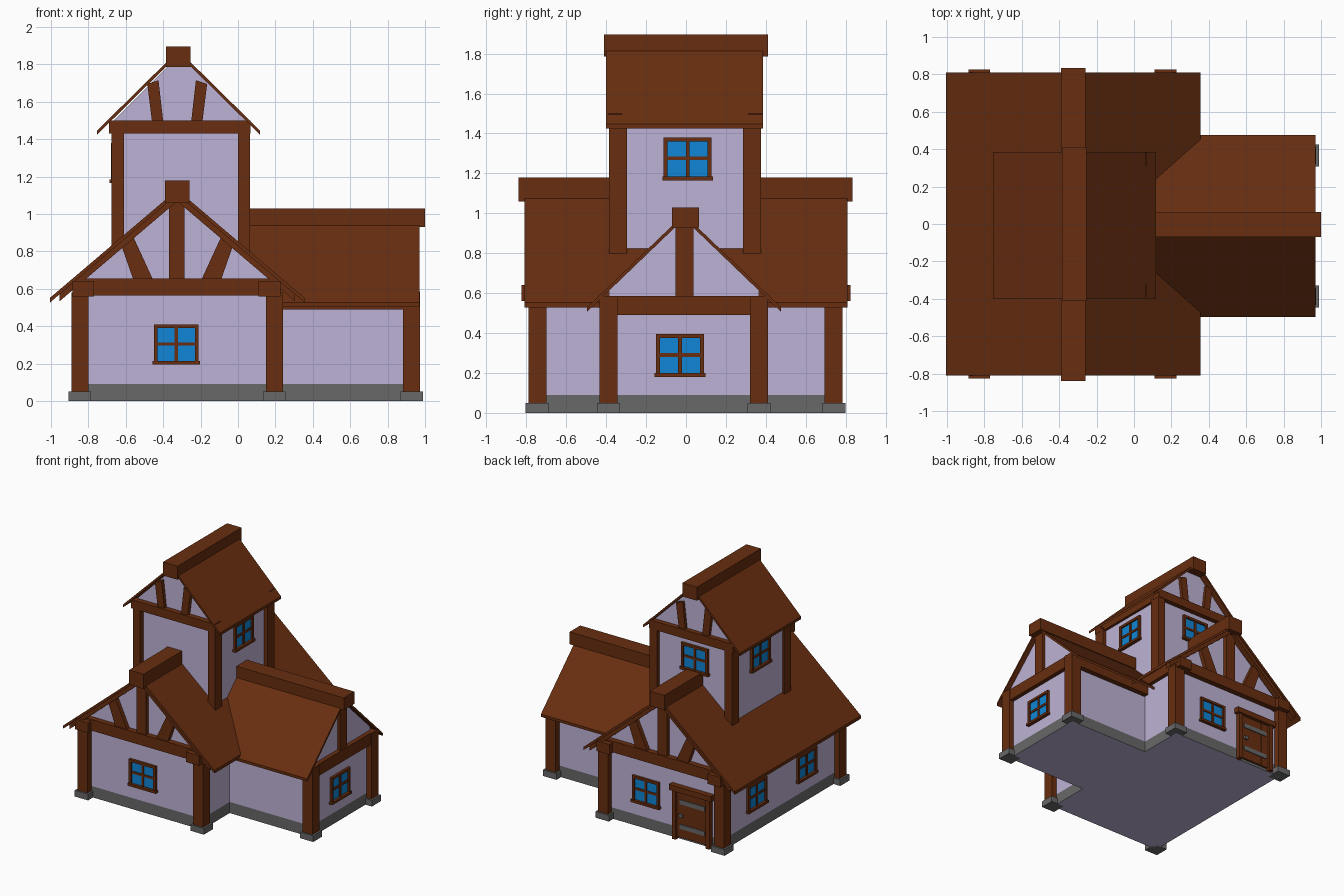
import bpy, bmesh, math
from mathutils import Matrix, Vector

if "Cube" in bpy.data.objects:
    bpy.data.objects.remove(bpy.data.objects["Cube"])


def material(name, rgb):
    m = bpy.data.materials.new(name)
    m.diffuse_color = (*rgb, 1)
    m.use_nodes = True
    m.node_tree.nodes["Principled BSDF"].inputs["Base Color"].default_value = m.diffuse_color
    return m


PLASTER = material("lavender plaster", (0.515, 0.45, 0.67))
WOOD = material("brown wood", (0.138, 0.027, 0.005))
STONE = material("grey stone", (0.14, 0.14, 0.14))
GLASS = material("blue glass", (0.005, 0.24, 0.67))

CX = -0.325  # ridge line of the main house and tower


def finish(name, bm, *mats):
    bmesh.ops.recalc_face_normals(bm, faces=bm.faces[:])
    me = bpy.data.meshes.new(name)
    bm.to_mesh(me)
    bm.free()
    for m in mats:
        me.materials.append(m)
    ob = bpy.data.objects.new(name, me)
    bpy.context.scene.collection.objects.link(ob)
    return ob


def add_box(bm, x0, x1, y0, y1, z0, z1):
    mid = Vector(((x0 + x1) / 2, (y0 + y1) / 2, (z0 + z1) / 2))
    size = Matrix.Diagonal((x1 - x0, y1 - y0, z1 - z0, 1))
    bmesh.ops.create_cube(bm, size=1, matrix=Matrix.Translation(mid) @ size)


def boxes(name, mat, items):
    bm = bmesh.new()
    for b in items:
        add_box(bm, *b)
    return finish(name, bm, mat)


def add_prism(bm, pts, axis, a, b):
    """Extrude a (u, z) outline along the x or y axis from a to b."""
    def at(u, z, t):
        return (u, t, z) if axis == 'y' else (t, u, z)
    face = bm.faces.new([bm.verts.new(at(u, z, a)) for u, z in pts])
    new = bmesh.ops.extrude_face_region(bm, geom=[face])["geom"]
    vec = (0, b - a, 0) if axis == 'y' else (b - a, 0, 0)
    bmesh.ops.translate(bm, vec=vec, verts=[v for v in new if isinstance(v, bmesh.types.BMVert)])


def gabled_walls(name, c, half, z0, eave, apex, axis, a, b, base=None):
    """House body with gable; sides below height 'base' are stone."""
    bm = bmesh.new()
    add_prism(bm, [(c - half, z0), (c + half, z0), (c + half, eave), (c, apex), (c - half, eave)], axis, a, b)
    if base:
        bmesh.ops.bisect_plane(bm, geom=bm.verts[:] + bm.edges[:] + bm.faces[:],
                               plane_co=(0, 0, base), plane_no=(0, 0, 1))
        bm.normal_update()
        for f in bm.faces:
            if f.calc_center_median().z < base and abs(f.normal.z) < 0.5:
                f.material_index = 1
    return finish(name, bm, PLASTER, STONE)


def chevron(c, half, apex, slope, thick):
    low = apex - slope * half
    return [(c - half, low), (c, apex), (c + half, low), (c + half, low - thick),
            (c, apex - thick), (c - half, low - thick)]


def roof(name, c, half, apex, slope, thick, axis, a, b):
    bm = bmesh.new()
    add_prism(bm, chevron(c, half, apex, slope, thick), axis, a, b)
    return finish(name, bm, WOOD)


def braces(name, pts, ys):
    """Slanted gable timbers, mirrored about the ridge line."""
    bm = bmesh.new()
    for a, b in ys:
        for s in (-1, 1):
            add_prism(bm, [(CX + s * u, z) for u, z in pts], 'y', a, b)
    return finish(name, bm, WOOD)


def place(ob, loc, turn):
    ob.matrix_world = Matrix.Translation(loc) @ Matrix.Rotation(math.radians(turn), 4, 'Z')


def window(name, loc, turn):
    """Framed four-pane window; local front is -y."""
    w, h, t = 0.12, 0.105, 0.02
    frame = boxes(name + "_frame", WOOD, [
        (-w, -w + t, -0.02, 0.01, -h, h), (w - t, w, -0.02, 0.01, -h, h),
        (-w + t, w - t, -0.02, 0.01, h - t, h),
        (-w - 0.007, w + 0.007, -0.028, 0.01, -h - 0.005, -h + 0.015),
        (-0.009, 0.009, -0.014, 0.01, -h + 0.015, h - t),
        (-w + t, w - t, -0.013, 0.01, -0.009, 0.009)])
    glass = boxes(name + "_glass", GLASS, [(-w + t, w - t, -0.006, 0.003, -h + 0.01, h - t)])
    for ob in (frame, glass):
        place(ob, loc, turn)


# Walls
gabled_walls("main_walls", CX, 0.52, 0, 0.662, 1.105, 'y', -0.74, 0.74, 0.09)
gabled_walls("wing_walls", -0.01, 0.375, 0, 0.62, 0.975, 'x', 0.195, 0.93, 0.09)
gabled_walls("tower_walls", -0.312, 0.348, 0.7, 1.505, 1.853, 'y', -0.345, 0.34)

# Roofs
roof("main_roof", CX, 0.68, 1.13, 0.85, 0.025, 'y', -0.81, 0.81)
roof("tower_roof", -0.318, 0.435, 1.875, 0.985, 0.022, 'y', -0.40, 0.385)
roof("wing_roof", -0.01, 0.487, 0.995, 0.96, 0.022, 'x', 0.02, 0.97)

# Rafters trimming the main gables
for y0, end in ((-0.80, "front"), (0.75, "back")):
    roof(end + "_rafters", CX, 0.63, 1.11, 0.85, 0.042, 'y', y0, y0 + 0.05)

# Ridge beams
boxes("main_ridge_beam", WOOD, [(-0.39, -0.26, -0.84, 0.835, 1.06, 1.18)])
boxes("tower_ridge_beam", WOOD, [(-0.385, -0.255, -0.412, 0.41, 1.785, 1.895)])
boxes("wing_ridge_beam", WOOD, [(0.02, 1.0, -0.07, 0.065, 0.93, 1.03)])

# Corner posts and their stone feet
corners = [(x, y) for x in (-0.845, 0.195) for y in (-0.745, 0.74)]
corners += [(0.928, -0.388), (0.928, 0.366)]
boxes("corner_posts", WOOD, [(x - 0.045, x + 0.045, y - 0.045, y + 0.045, 0.04, 0.58) for x, y in corners])
boxes("post_feet", STONE, [(x - 0.06, x + 0.06, y - 0.058, y + 0.058, 0, 0.05) for x, y in corners])
boxes("tower_posts", WOOD, [(x - 0.033, x + 0.033, y - 0.045, y + 0.045, 0.75, 1.45)
                            for x in (-0.643, 0.032) for y in (-0.34, 0.33)])

# Horizontal beams
boxes("main_side_beams", WOOD, [(x - 0.058, x + 0.058, -0.825, 0.825, 0.56, 0.642) for x in (-0.828, 0.168)])
boxes("main_gable_beams", WOOD, [(-0.82, 0.17, y - 0.035, y + 0.035, 0.565, 0.655) for y in (-0.75, 0.75)])
boxes("wing_side_beams", WOOD, [(0.2, 0.972, y - 0.042, y + 0.042, 0.49, 0.585) for y in (-0.388, 0.366)])
boxes("wing_gable_beam", WOOD, [(0.9, 0.965, -0.36, 0.34, 0.49, 0.585)])
boxes("tower_gable_beams", WOOD, [(-0.69, 0.067, y - 0.035, y + 0.035, 1.43, 1.5) for y in (-0.355, 0.345)])
boxes("tower_side_beams", WOOD, [(x - 0.025, x + 0.025, -0.35, 0.34, 1.43, 1.49) for x in (-0.647, 0.032)])

# Gable timbers
main_ys = ((-0.775, -0.72), (0.72, 0.775))
tower_ys = ((-0.375, -0.32), (0.32, 0.365))
boxes("main_gable_posts", WOOD, [(-0.37, -0.285, a, b, 0.65, 1.08) for a, b in main_ys])
boxes("wing_gable_post", WOOD, [(0.9, 0.955, -0.052, 0.038, 0.58, 0.95)])
braces("main_gable_braces", [(0.235, 0.65), (0.13, 0.65), (0.245, 0.9), (0.305, 0.85)], main_ys)
braces("tower_gable_braces", [(0.135, 1.495), (0.075, 1.495), (0.1, 1.715), (0.16, 1.695)], tower_ys)

# Windows
window("front_window", (-0.33, -0.74, 0.305), 0)
window("back_window", (-0.165, 0.74, 0.305), 180)
window("left_back_window", (-0.845, 0.31, 0.3), -90)
window("left_front_window", (-0.845, -0.33, 0.3), -90)
window("wing_window", (0.93, -0.03, 0.29), 90)
window("tower_right_window", (0.036, 0.008, 1.275), 90)
window("tower_left_window", (-0.66, 0.0, 1.275), -90)
window("tower_back_window", (-0.325, 0.34, 1.275), 180)

# Back door
boxes("door_frame", WOOD, [(-0.45, -0.415, 0.73, 0.775, 0, 0.4), (-0.755, -0.72, 0.73, 0.775, 0, 0.4),
                           (-0.775, -0.395, 0.73, 0.785, 0.395, 0.44)])
boxes("door_planks", WOOD, [(-0.45 - 0.0675 * (i + 1) + 0.003, -0.45 - 0.0675 * i, 0.73, 0.757, 0.02, 0.395)
                            for i in range(4)])
boxes("door_hinges", STONE, [(-0.7, -0.475, 0.75, 0.764, z - 0.018, z + 0.018) for z in (0.11, 0.31)])
boxes("door_handle", STONE, [(-0.505, -0.475, 0.75, 0.775, 0.19, 0.215)])
